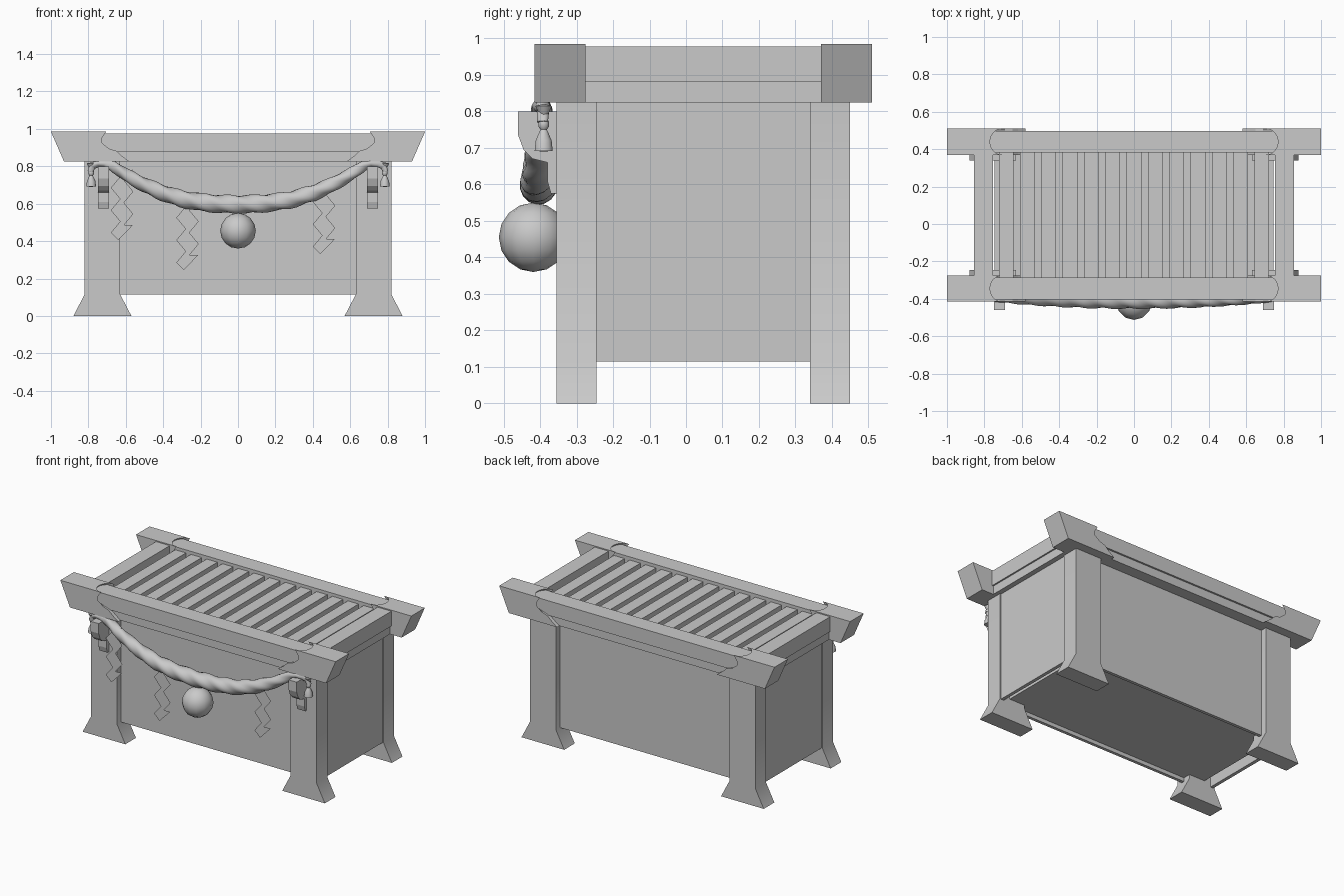
import bpy, bmesh, math
from mathutils import Vector

if "Cube" in bpy.data.objects:
    bpy.data.objects.remove(bpy.data.objects["Cube"], do_unlink=True)

grey = bpy.data.materials.new("plain grey")
grey.use_nodes = True
colour = (0.59, 0.59, 0.59, 1)
grey.diffuse_color = colour
grey.node_tree.nodes["Principled BSDF"].inputs["Base Color"].default_value = colour

MID = 0.0475  # middle of the box in depth


def finish(name, bm, smooth=None):
    mesh = bpy.data.meshes.new(name)
    bm.to_mesh(mesh)
    bm.free()
    mesh.materials.append(grey)
    obj = bpy.data.objects.new(name, mesh)
    bpy.context.collection.objects.link(obj)
    if smooth:
        bpy.ops.object.select_all(action='DESELECT')
        obj.select_set(True)
        bpy.context.view_layer.objects.active = obj
        bpy.ops.object.shade_smooth_by_angle(angle=math.radians(smooth))
    return obj


def loft(name, rings, smooth=None):
    """Skin a list of closed rings and cap both ends."""
    bm = bmesh.new()
    loops = [[bm.verts.new(p) for p in ring] for ring in rings]
    n = len(loops[0])
    for a, b in zip(loops, loops[1:]):
        for i in range(n):
            j = (i + 1) % n
            bm.faces.new((a[i], a[j], b[j], b[i]))
    bm.faces.new(loops[0])
    bm.faces.new(loops[-1])
    bmesh.ops.recalc_face_normals(bm, faces=bm.faces[:])
    return finish(name, bm, smooth)


def box(name, x0, x1, y0, y1, z0, z1):
    base = [(x0, y0), (x1, y0), (x1, y1), (x0, y1)]
    return loft(name, [[(x, y, z) for x, y in base] for z in (z0, z1)])


# Chest panels, set back between the legs, and raised floor
box("front_panel", -0.8, 0.8, -0.315, -0.295, 0.115, 0.85)
box("back_panel", -0.8, 0.8, 0.39, 0.41, 0.115, 0.85)
box("chest_floor", -0.745, 0.745, -0.3, 0.395, 0.14, 0.16)

leg_profile = [(0.57, 0), (0.88, 0), (0.82, 0.115), (0.82, 0.83), (0.63, 0.83), (0.63, 0.115)]
for side, s in (("left", 1), ("right", -1)):
    box(side + "_panel", *sorted((0.79 * s, 0.812 * s)), -0.3, 0.395, 0.115, 0.85)
    # Side rails with a narrower lower band
    box(side + "_rail", *sorted((0.755 * s, 0.855 * s)), -0.3, 0.395, 0.88, 0.978)
    box(side + "_rail_band", *sorted((0.757 * s, 0.845 * s)), -0.3, 0.395, 0.825, 0.88)
    # Flared legs
    for end, y in (("front", -0.355), ("back", 0.34)):
        loft(f"{end}_{side}_leg",
             [[(x * s, d, z) for x, z in leg_profile] for d in (y, y + 0.11)], 40)

# Long top beams with notched end caps
for end, yc in (("front", MID - 0.3925), ("back", MID + 0.3925)):
    box(end + "_beam", -0.8, 0.8, yc - 0.058, yc + 0.058, 0.88, 0.975)
    box(end + "_beam_band", -0.79, 0.79, yc - 0.046, yc + 0.046, 0.825, 0.88)
    for side, s in (("left", 1), ("right", -1)):
        rings = []
        for k in range(13):
            t = -math.cos(math.pi * k / 12)
            notch = 0.065 * math.sqrt(max(0, 1 - t * t))
            outline = [(0.93, 0.825), (1, 0.985), (0.705 + notch, 0.985), (0.728 + notch, 0.95),
                       (0.728 + notch, 0.925), (0.69, 0.895), (0.65, 0.882), (0.62, 0.855),
                       (0.58, 0.825)]
            rings.append([(x * s, yc + 0.07 * t, z) for x, z in outline])
        loft(f"{end}_{side}_beam_cap", rings)

# Grate slats, just below the beam tops
for i in range(13):
    x = (i - 6) * 0.114
    box(f"slat_{i + 1}", x - 0.039, x + 0.039, -0.285, 0.385, 0.915, 0.955)

# Stepped hanging brackets
bracket = [(-0.3, 0.80), (-0.46, 0.80), (-0.46, 0.735), (-0.445, 0.695), (-0.42, 0.67),
           (-0.38, 0.66), (-0.38, 0.61), (-0.37, 0.575), (-0.3, 0.575)]
for side, s in (("left", 1), ("right", -1)):
    loft(side + "_bracket", [[(x * s, y, z) for y, z in bracket] for x in (0.69, 0.748)])

# Twisted rope, thick in the middle and thin at the ends
half = [(0.79, 0.77), (0.78, 0.80), (0.75, 0.815), (0.71, 0.818), (0.67, 0.803), (0.6, 0.755),
        (0.5, 0.70), (0.4, 0.657), (0.3, 0.625), (0.2, 0.608), (0.1, 0.599)]
path = [(-x, z) for x, z in half] + [(0, 0.596)] + half[::-1]
fine = []
for a, b in zip(path, path[1:]):
    fine += [Vector(a).lerp(Vector(b), k / 4) for k in range(4)]
fine.append(Vector(path[-1]))
rings, travelled = [], 0
for i, p in enumerate(fine):
    d = (fine[min(i + 1, len(fine) - 1)] - fine[max(i - 1, 0)]).normalized()
    travelled += (p - fine[i - 1]).length if i else 0
    swell = max(0, 1 - (p.x / 0.8) ** 2)
    radius = 0.012 + 0.036 * swell ** 0.7
    ring = []
    for k in range(15):
        a = math.tau * k / 15
        r = radius * (1 + 0.09 * math.cos(3 * a - travelled * 45))
        u, v = r * math.cos(a), r * math.sin(a)
        ring.append((p.x - d.y * v, -0.392 - 0.012 * swell + u, p.y + d.x * v))
    rings.append(ring)
loft("rope", rings, 60)

# Tassels at the rope ends
tassel = [(0.003, 0.69), (0.026, 0.692), (0.023, 0.72), (0.012, 0.745), (0.009, 0.75),
          (0.015, 0.758), (0.015, 0.772), (0.008, 0.782), (0.024, 0.815), (0.003, 0.82)]
for side, s in (("left", 1), ("right", -1)):
    loft(side + "_tassel", [[(0.785 * s + r * math.cos(math.tau * k / 10),
                              -0.39 + r * math.sin(math.tau * k / 10), z) for k in range(10)]
                            for r, z in tassel], 50)

# Round bell
bm = bmesh.new()
bmesh.ops.create_uvsphere(bm, u_segments=12, v_segments=8, radius=0.095)
bmesh.ops.translate(bm, verts=bm.verts[:], vec=(0, -0.418, 0.455))
finish("bell", bm, 60)

# Zigzag paper streamers hanging from the rope, as single sheets
for name, x, z in (("right", -0.68, 0.405), ("middle", -0.33, 0.245), ("left", 0.40, 0.33)):
    bm = bmesh.new()
    rows = [((x + 0.04, z), (x + 0.117, z + 0.08))]
    for k in range(6):
        shift = 0.05 * (k % 2)
        low = z + 0.04 + 0.06 * k
        rows.append(((x + shift, low), (x + 0.07 + shift, low + 0.04)))
    verts = [[bm.verts.new((px, -0.4, pz)) for px, pz in row] for row in rows]
    for (a, b), (c, d) in zip(verts, verts[1:]):
        bm.faces.new((a, b, d, c))
    finish(name + "_streamer", bm)
